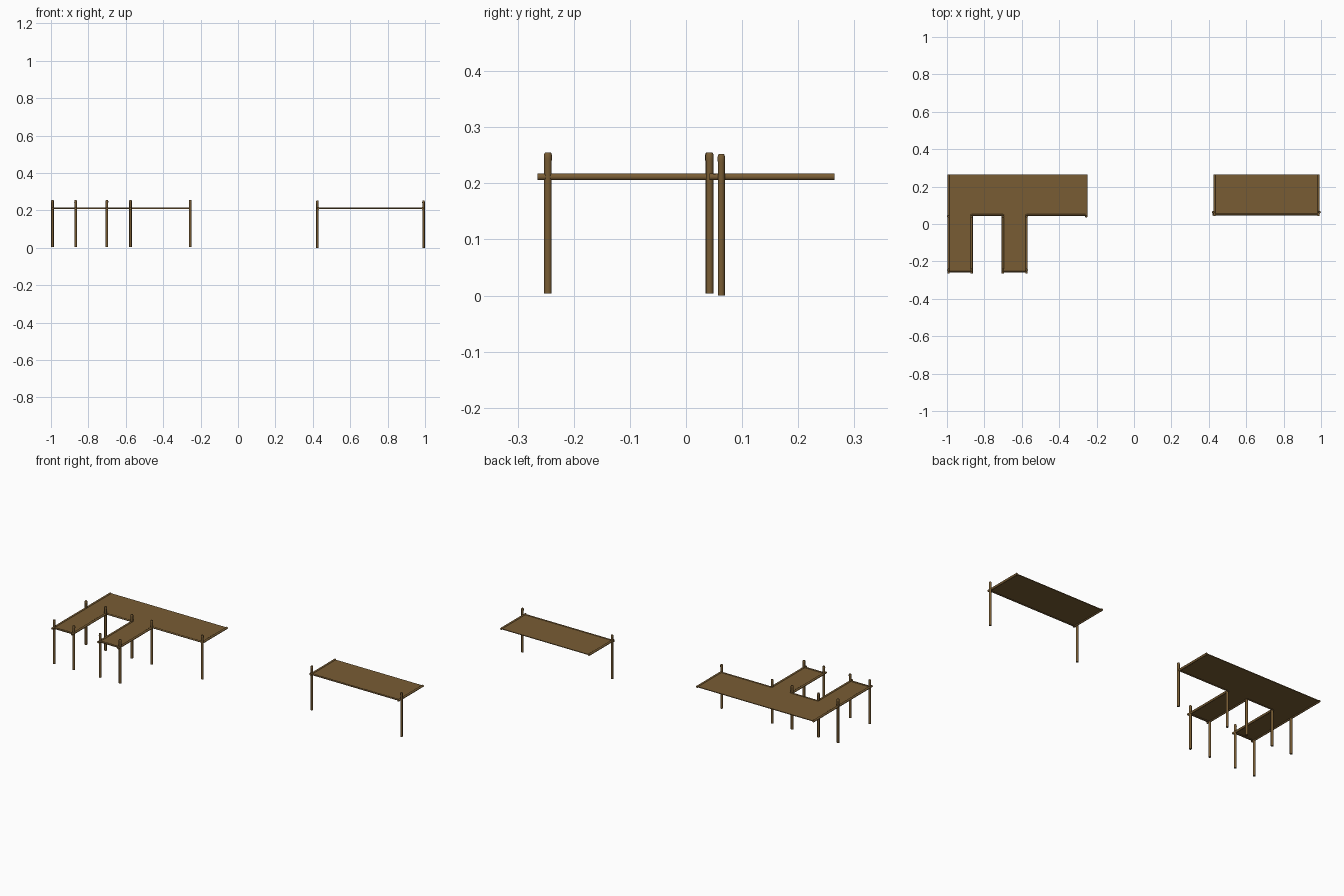
import bpy, bmesh, math
from mathutils import Vector

if "Cube" in bpy.data.objects:
    bpy.data.objects.remove(bpy.data.objects["Cube"])

wood = bpy.data.materials.new("brown wood")
wood.diffuse_color = (0.19, 0.108, 0.034, 1)
wood.use_nodes = True
wood.node_tree.nodes["Principled BSDF"].inputs["Base Color"].default_value = wood.diffuse_color
DECK_Z = 0.2115


def finish(name, bm, smooth):
    bmesh.ops.recalc_face_normals(bm, faces=bm.faces)
    mesh = bpy.data.meshes.new(name)
    bm.to_mesh(mesh)
    bm.free()
    mesh.materials.append(wood)
    obj = bpy.data.objects.new(name, mesh)
    bpy.context.collection.objects.link(obj)
    if smooth:
        bpy.ops.object.select_all(action='DESELECT')
        obj.select_set(True)
        bpy.context.view_layer.objects.active = obj
        bpy.ops.object.shade_smooth_by_angle(angle=math.radians(50))
    return obj


def lathe(name, start, axis, profile, sides=10):
    """Closed round pole along an axis from (distance, radius) rings."""
    bm = bmesh.new()
    rot = Vector(axis).to_track_quat('Z', 'Y')
    rings = []
    for d, r in profile:
        rings.append([bm.verts.new(Vector(start) + rot @ Vector(
            (r * math.cos(2 * math.pi * k / sides), r * math.sin(2 * math.pi * k / sides), d)))
            for k in range(sides)])
    for a, b in zip(rings, rings[1:]):
        for k in range(sides):
            j = (k + 1) % sides
            bm.faces.new((a[k], a[j], b[j], b[k]))
    bm.faces.new(rings[0])
    bm.faces.new(rings[-1])
    return finish(name, bm, True)


def post(name, x, y, z0, z1, r):
    h = z1 - z0
    lathe(name, (x, y, z0), (0, 0, 1),
          [(0, r), (h - 0.015, r), (h - 0.011, r * 1.08), (h - 0.004, r * 1.05), (h, r * 0.8)])


def rail(name, a, b, r):
    d = Vector(b) - Vector(a)
    lathe(name, (a[0], a[1], DECK_Z), (d.x, d.y, 0), [(0, r), (d.length, r)])


def deck(name, outline, thick=0.004):
    bm = bmesh.new()
    face = bm.faces.new([bm.verts.new((x, y, DECK_Z - thick / 2)) for x, y in outline])
    out = bmesh.ops.extrude_face_region(bm, geom=[face])
    bmesh.ops.translate(bm, vec=(0, 0, thick),
                        verts=[v for v in out["geom"] if isinstance(v, bmesh.types.BMVert)])
    finish(name, bm, False)


# Left pier: walkway with two fingers
XS = (-0.992, -0.868, -0.701, -0.575)
END, BACK, MID, TIP = -0.255, 0.264, 0.045, -0.258
deck("left_deck", [(XS[0], BACK), (XS[0], TIP), (XS[1], TIP), (XS[1], MID), (XS[2], MID),
                   (XS[2], TIP), (XS[3], TIP), (XS[3], MID), (END, MID), (END, BACK)])
for i, x in enumerate(XS):
    post(f"finger_tip_post_{i}", x, -0.246, 0.004, 0.255, 0.007)
    post(f"finger_root_post_{i}", x, 0.041, 0.004, 0.255, 0.007)
    rail(f"finger_side_rail_{i}", (x, -0.265), (x, BACK if i == 0 else 0.05), 0.0062)
post("walkway_end_post", END, 0.042, 0.004, 0.255, 0.007)
rail("walkway_end_rail", (END, 0.04), (END, BACK), 0.0062)
for i in (0, 2):
    rail(f"finger_tip_rail_{i}", (XS[i] - 0.005, -0.249), (XS[i + 1] + 0.005, -0.249), 0.005)
rail("walkway_gap_rail", (XS[1], 0.048), (XS[2], 0.048), 0.005)
rail("walkway_front_rail", (XS[3], 0.048), (END, 0.048), 0.005)

# Right pier: plain platform on two posts
L, R = 0.43, 0.986
deck("right_deck", [(L, MID), (R, MID), (R, BACK), (L, BACK)])
for side, x, px in (("left", L, 0.424), ("right", R, 0.992)):
    post(f"platform_{side}_post", px, 0.063, 0.0, 0.252, 0.0065)
    rail(f"platform_{side}_rail", (x, 0.042), (x, 0.265), 0.0062)
rail("platform_front_rail", (0.42, 0.051), (0.99, 0.051), 0.005)
